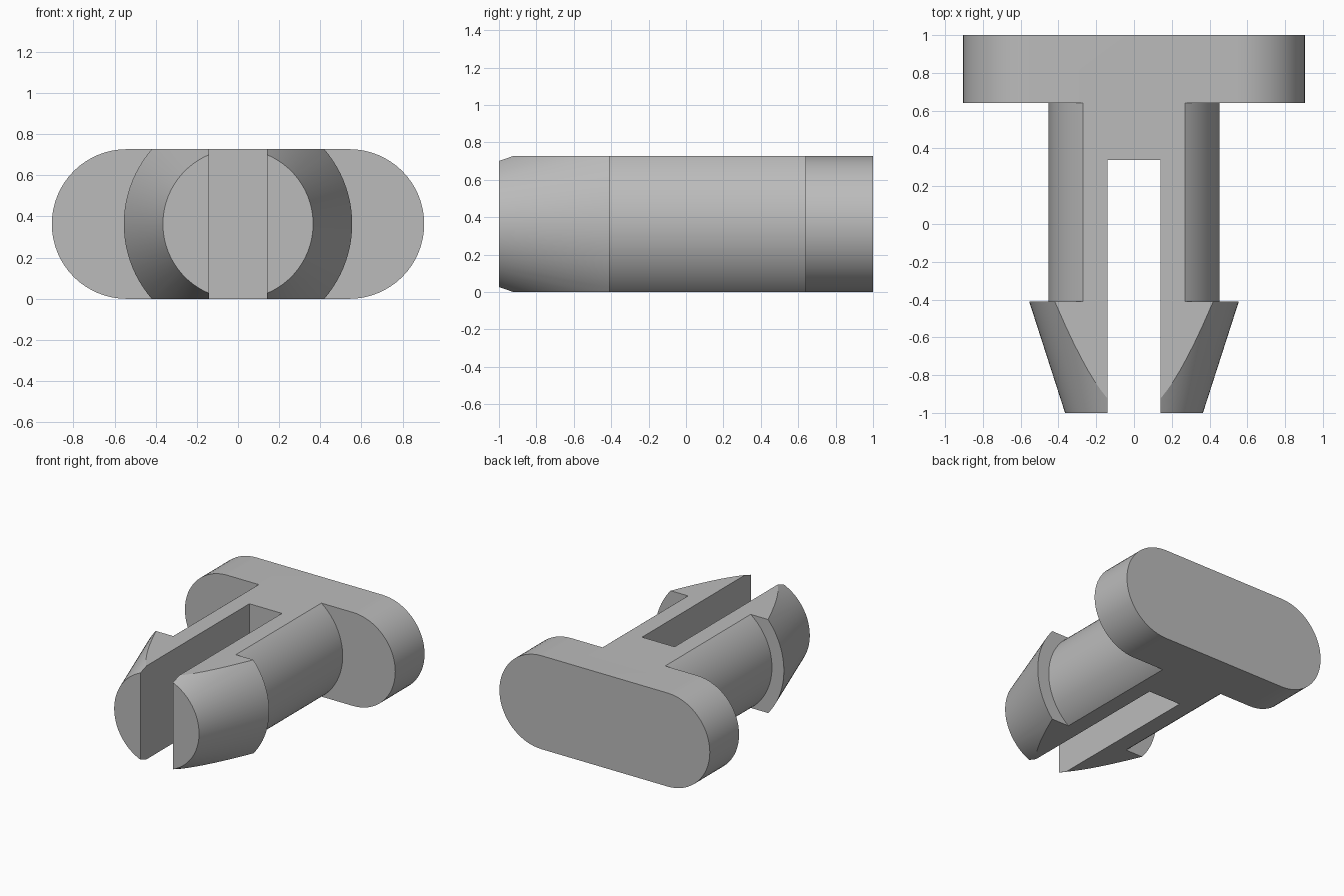
import bpy
import bmesh
from math import cos, sin, pi
from mathutils import Vector

if "Cube" in bpy.data.objects:
    bpy.data.objects.remove(bpy.data.objects["Cube"])

HEIGHT = 0.727
MID = HEIGHT / 2

grey = bpy.data.materials.new("plain_grey")
grey.use_nodes = True
grey.diffuse_color = (0.5, 0.5, 0.5, 1)
grey.node_tree.nodes["Principled BSDF"].inputs["Base Color"].default_value = grey.diffuse_color


def finish(name, bm):
    bmesh.ops.remove_doubles(bm, verts=bm.verts, dist=1e-5)
    bmesh.ops.recalc_face_normals(bm, faces=bm.faces)
    mesh = bpy.data.meshes.new(name)
    bm.to_mesh(mesh)
    bm.free()
    mesh.materials.append(grey)
    obj = bpy.data.objects.new(name, mesh)
    bpy.context.collection.objects.link(obj)
    return obj


def box(name, low, high):
    bm = bmesh.new()
    bmesh.ops.create_cube(bm, size=1)
    low, high = Vector(low), Vector(high)
    for v in bm.verts:
        v.co = (low + high) / 2 + v.co * (high - low)
    return finish(name, bm)


def combine(target, tool, operation):
    bpy.context.view_layer.objects.active = target
    mod = target.modifiers.new(operation, 'BOOLEAN')
    mod.operation, mod.solver, mod.object = operation, 'EXACT', tool
    bpy.ops.object.modifier_apply(modifier=mod.name)
    bpy.data.objects.remove(tool)


# Round shaft with a tapered, barbed tip, turned about the y axis
bm = bmesh.new()
profile = [(0, -1), (0.365, -1), (0.555, -0.41), (0.4525, -0.41), (0.4525, 0.8), (0, 0.8)]
verts = [bm.verts.new((r, y, MID)) for r, y in profile]
edges = [bm.edges.new(pair) for pair in zip(verts, verts[1:])]
bmesh.ops.spin(bm, geom=verts + edges, cent=(0, 0, MID), axis=(0, 1, 0),
               angle=2 * pi, steps=96)
clip = finish("snap_clip", bm)

# Flat top and bottom
combine(clip, box("flat_limits", (-1, -2, 0), (1, 2, HEIGHT)), 'INTERSECT')

# Rounded-end head plate
bm = bmesh.new()
outline = []
for side in (1, -1):
    for i in range(33):
        a = -pi / 2 + pi * i / 32
        outline.append(bm.verts.new((side * (0.5415 + MID * cos(a)), 0.64,
                                     MID + side * MID * sin(a))))
face = bm.faces.new(outline)
ext = bmesh.ops.extrude_face_region(bm, geom=[face])
bmesh.ops.translate(bm, vec=(0, 0.36, 0),
                    verts=[g for g in ext["geom"] if isinstance(g, bmesh.types.BMVert)])
combine(clip, finish("head_plate", bm), 'UNION')

# Slot that splits the tip into two prongs
combine(clip, box("slot", (-0.14, -2, -1), (0.14, 0.34, 2)), 'DIFFERENCE')

bpy.ops.object.select_all(action='DESELECT')
clip.select_set(True)
bpy.context.view_layer.objects.active = clip
bpy.ops.object.shade_smooth_by_angle(angle=pi / 9)
